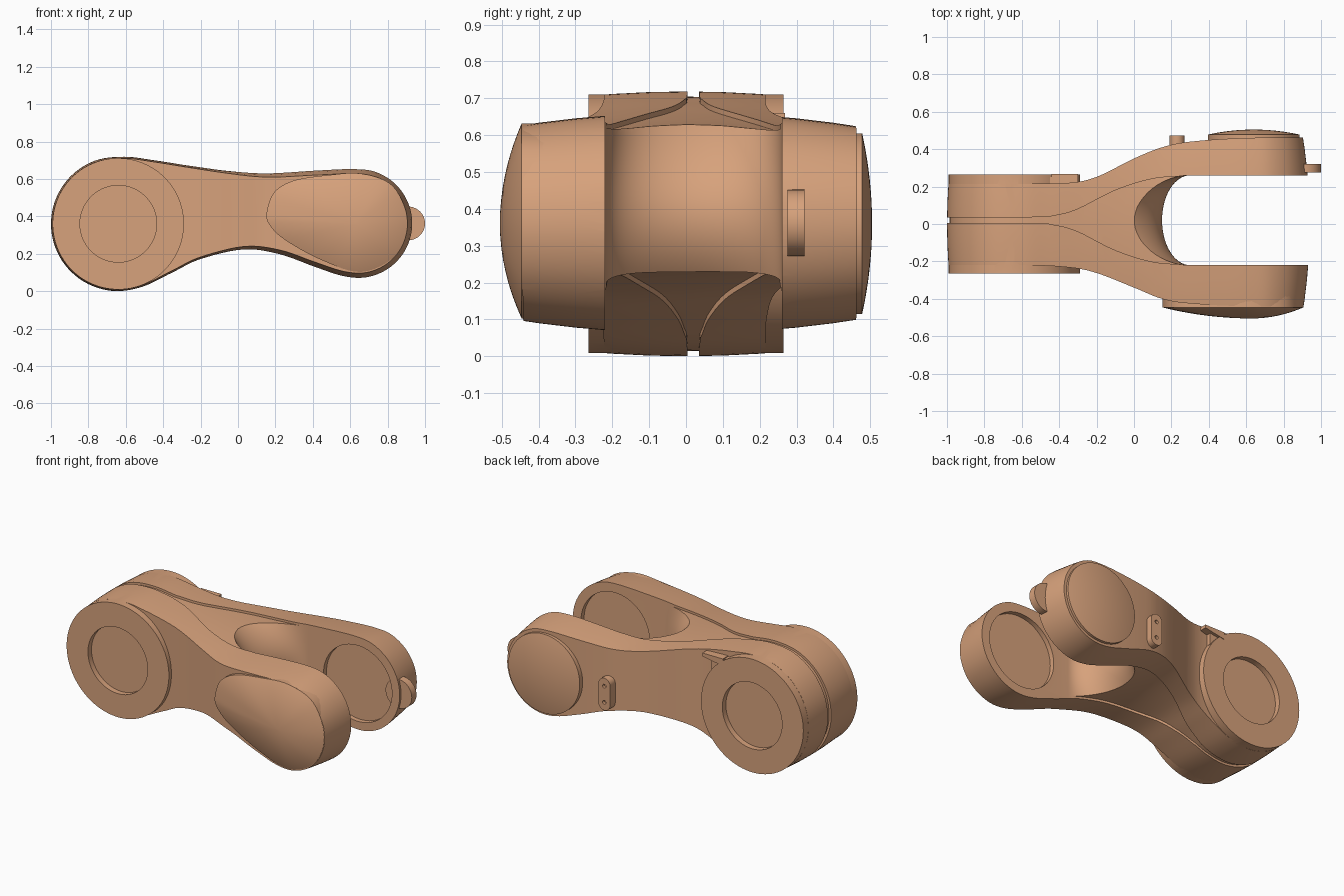
import bpy, bmesh
from math import sin, cos, pi, radians
from mathutils import Vector

if "Cube" in bpy.data.objects:
    bpy.data.objects.remove(bpy.data.objects["Cube"])

mat = bpy.data.materials.new("copper_tan")
mat.diffuse_color = (0.68, 0.36, 0.20, 1)
mat.use_nodes = True
mat.node_tree.nodes["Principled BSDF"].inputs["Base Color"].default_value = mat.diffuse_color


def loft(name, rings):
    """Skin equal-length closed rings and cap both ends."""
    bm = bmesh.new()
    vs = [[bm.verts.new(p) for p in r] for r in rings]
    n = len(rings[0])
    for a, b in zip(vs, vs[1:]):
        for i in range(n):
            j = (i + 1) % n
            bm.faces.new((a[i], a[j], b[j], b[i]))
    bm.faces.new(vs[0])
    bm.faces.new(vs[-1])
    bmesh.ops.recalc_face_normals(bm, faces=bm.faces)
    me = bpy.data.meshes.new(name)
    bm.to_mesh(me)
    bm.free()
    ob = bpy.data.objects.new(name, me)
    bpy.context.collection.objects.link(ob)
    me.materials.append(mat)
    return ob


def select(ob):
    bpy.ops.object.select_all(action='DESELECT')
    ob.select_set(True)
    bpy.context.view_layer.objects.active = ob


def boolean(ob, tool, op):
    m = ob.modifiers.new(op, 'BOOLEAN')
    m.object, m.operation, m.solver = tool, op, 'EXACT'
    select(ob)
    bpy.ops.object.modifier_apply(modifier=m.name)
    bpy.data.objects.remove(tool)


def spline(pts, closed=False, n=6):
    """Catmull-Rom curve through 2D points."""
    p = [Vector(q) for q in pts]
    p = [p[-1]] + p + p[:2] if closed else [2 * p[0] - p[1]] + p + [2 * p[-1] - p[-2]]
    out = []
    for a, b, c, d in zip(p, p[1:], p[2:], p[3:]):
        for k in range(n):
            t = k / n
            out.append(0.5 * (2 * b + (c - a) * t + (2 * a - 5 * b + 4 * c - d) * t * t
                              + (3 * b - a - 3 * c + d) * t ** 3))
    return out if closed else out + [p[-2]]


def arc(cx, cz, r, a0, a1, n):
    return [(cx + r * cos(radians(a0 + (a1 - a0) * i / n)),
             cz + r * sin(radians(a0 + (a1 - a0) * i / n))) for i in range(n + 1)]


def inset(pts, d):
    out = []
    for i, p in enumerate(pts):
        t = (pts[(i + 1) % len(pts)] - pts[i - 1]).normalized()
        out.append(p + Vector((-t.y, t.x)) * d)
    return out


def along_y(pts, y):
    return [(p[0], y, p[1]) for p in pts]


def along_z(name, pts, z0=-0.2, z1=0.9):
    return loft(name, [[(p[0], p[1], z) for p in pts] for z in (z0, z1)])


def disc(name, x, z, r, y0, y1, n=96):
    c = arc(x, z, r, 0, 360, n)[:-1]
    return loft(name, [along_y(c, y0), along_y(c, y1)])


# side outline of the link, counter-clockwise in x/z
side = spline(arc(-0.64, 0.36, 0.36, 85, 290, 8)
              + [(-0.35, 0.10), (-0.2, 0.17), (0.03, 0.217), (0.22, 0.19), (0.4, 0.125)]
              + arc(0.64, 0.362, 0.30, -105, 95, 8)
              + [(0.4, 0.652), (0.15, 0.637), (-0.05, 0.647), (-0.25, 0.67), (-0.45, 0.7)], True)


def side_solid(name, extra):
    # flanks draw in slightly towards the outer faces
    ys = [-0.6 + 0.1 * i for i in range(13)]
    return loft(name, [along_y(inset(side, 0.17 * y * y + extra), y) for y in ys])


# main body: side outline crossed with the top outline
back = spline([(-1.1, .215), (-0.6, .215), (-0.35, .22), (-0.2, .252), (0, .35), (0.15, .41),
               (0.3, .44), (0.6, .46), (1.1, .465)])
front = spline([(-1.1, -.22), (-0.6, -.22), (-0.35, -.232), (-0.2, -.262), (0, -.34), (0.15, -.40),
                (0.3, -.425), (0.6, -.44), (1.1, -.445)])
body = side_solid("link_body", 0)
boolean(body, along_z("plan", front + back[::-1]), 'INTERSECT')
boolean(body, disc("barrel", -0.64, 0.36, 0.351, -0.265, 0.265), 'UNION')

# fork opening with a rounded, bulging root
rings = []
for i in range(46):
    z = -0.1 + 0.02 * i
    a = 0.30 - max(-0.2, 0.15 - 2.4 * (z - 0.38) ** 2)
    ring = [(0.30 + a * cos(pi / 2 + pi * k / 32), 0.02 + 0.24 * sin(pi / 2 + pi * k / 32), z)
            for k in range(33)]
    rings.append(ring + [(1.3, -0.22, z), (1.3, 0.26, z)])
boolean(body, loft("fork_cut", rings), 'DIFFERENCE')

# shallow recessed panel running round the barrel and spreading into the fork
edge = spline([(-1.2, .036), (-0.55, .036), (-0.42, .046), (-0.3, .08), (-0.1, .18),
               (0.1, .242), (0.3, .2585)])
panel = along_z("panel_cut", [(p.x, 0.04 - p.y) for p in edge] + edge[::-1])
boolean(panel, side_solid("panel_core", 0.014), 'DIFFERENCE')
boolean(body, panel, 'DIFFERENCE')

# round sockets in the barrel faces and the inner fork faces
boolean(body, disc("socket", -0.64, 0.36, 0.205, 0.23, 0.4), 'DIFFERENCE')
boolean(body, disc("socket", -0.64, 0.36, 0.205, -0.4, -0.23), 'DIFFERENCE')
boolean(body, disc("socket", 0.64, 0.36, 0.235, -0.25, 0.29), 'DIFFERENCE')


def dome_cap(name, outline, centre, y0, y1, y2):
    """Straight wall from y0 to y1, then a shallow dome up to y2."""
    c = Vector(centre)
    rings = [along_y(outline, y0)]
    for i in range(13):
        s = max(cos(pi / 2 * i / 12), 0.02)
        rings.append(along_y([c + (p - c) * s for p in outline], y1 + (y2 - y1) * (1 - s * s)))
    return loft(name, rings)


# domed caps on the outer fork faces
egg = spline([(.155, .43), (.165, .36), (.25, .275), (.45, .165), (.66, .103), (.84, .19), (.905, .37),
              (.83, .56), (.66, .628), (.48, .62), (.3, .592), (.195, .53)], True)
parts = [body,
         dome_cap("front_cap", egg, (0.63, 0.36), -0.36, -0.446, -0.505),
         dome_cap("back_cap", [Vector(p) for p in arc(0.64, 0.36, 0.245, 0, 360, 96)[:-1]],
                  (0.64, 0.36), 0.43, 0.478, 0.505)]

# end stop on the back arm
parts.append(disc("end_stop", 0.91, 0.362, 0.09, 0.276, 0.322, 48))

# slim oval plate with two pin holes on the back arm
oval = arc(0.23, 0.40, 0.04, 0, 180, 12) + arc(0.23, 0.28, 0.04, 180, 360, 12)
plate = loft("pin_plate", [along_y(oval, 0.38), along_y(oval, 0.473)])
for z in (0.29, 0.39):
    boolean(plate, disc("pin_hole", 0.23, z, 0.012, 0.455, 0.5, 16), 'DIFFERENCE')
parts.append(plate)

# small bracket beside the barrel on the back
block = [(-0.48, 0.56), (-0.35, 0.56), (-0.35, 0.655), (-0.48, 0.655)]
tongue = [(-0.44, 0.615), (-0.30, 0.64), (-0.30, 0.66), (-0.44, 0.66)]
parts.append(loft("bracket_block", [along_y(block, 0.2), along_y(block, 0.25)]))
parts.append(loft("bracket_tongue", [along_y(tongue, 0.215), along_y(tongue, 0.268)]))

for ob in parts:
    select(ob)
    bpy.ops.object.shade_smooth_by_angle(angle=radians(30))
